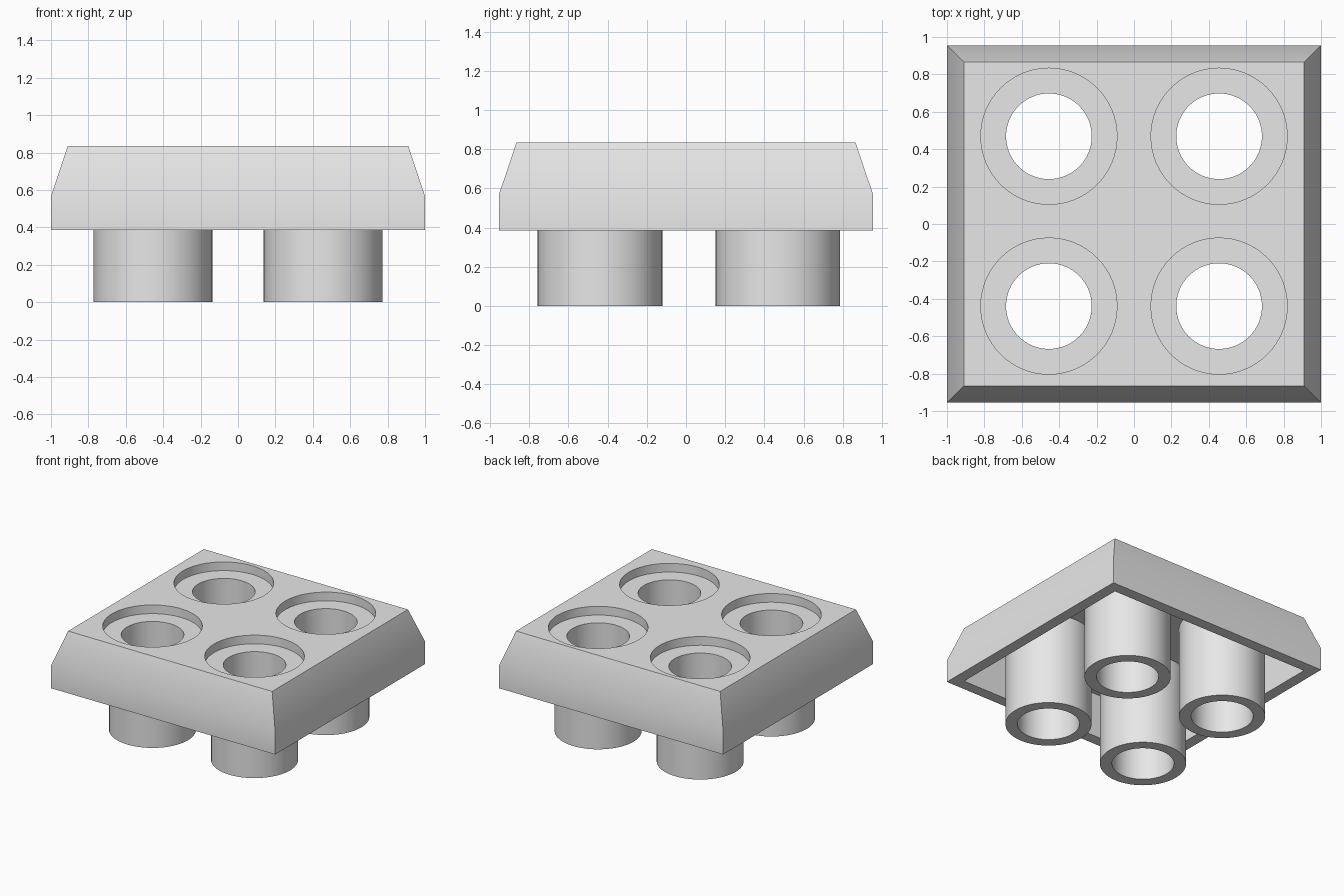
import bpy
import bmesh
from math import cos, sin, tau, radians

cube = bpy.data.objects.get("Cube")
if cube:
    bpy.data.objects.remove(cube, do_unlink=True)

SEGMENTS = 64
HALF_X, HALF_Y, WALL = 1.0, 0.955, 0.09
BASE, CREASE, TOP = 0.385, 0.567, 0.835
CEILING, RECESS_FLOOR = TOP - WALL, TOP - 0.07
BORE, TUBE, RECESS = 0.229, 0.318, 0.364
CENTRES = [(x, y) for x in (-0.455, 0.455) for y in (-0.439, 0.469)]

grey = bpy.data.materials.new("light grey")
grey.use_nodes = True
colour = (0.8, 0.8, 0.8, 1)
grey.diffuse_color = colour
grey.node_tree.nodes["Principled BSDF"].inputs["Base Color"].default_value = colour


def rectangle(hx, hy, z):
    return [(-hx, -hy, z), (hx, -hy, z), (hx, hy, z), (-hx, hy, z)]


def circle(x, y, r, z):
    angles = [tau * i / SEGMENTS for i in range(SEGMENTS)]
    return [(x + r * cos(a), y + r * sin(a), z) for a in angles]


def loft(name, rings, capped=True):
    """Skin consecutive rings of points, optionally closing both ends."""
    bm = bmesh.new()
    loops = [[bm.verts.new(p) for p in ring] for ring in rings]
    n = len(loops[0])
    for low, high in zip(loops, loops[1:]):
        for i in range(n):
            j = (i + 1) % n
            bm.faces.new((low[i], low[j], high[j], high[i]))
    if capped:
        bm.faces.new(loops[0][::-1])
        bm.faces.new(loops[-1])
    mesh = bpy.data.meshes.new(name)
    bm.to_mesh(mesh)
    bm.free()
    mesh.materials.append(grey)
    obj = bpy.data.objects.new(name, mesh)
    bpy.context.collection.objects.link(obj)
    return obj


def activate(obj):
    bpy.ops.object.select_all(action="DESELECT")
    obj.select_set(True)
    bpy.context.view_layer.objects.active = obj


def cut(target, cutter):
    cutter.hide_render = True
    mod = target.modifiers.new("cut", "BOOLEAN")
    mod.operation, mod.solver, mod.object = "DIFFERENCE", "EXACT", cutter
    activate(target)
    bpy.ops.object.modifier_apply(modifier=mod.name)
    bpy.data.objects.remove(cutter, do_unlink=True)


def smooth(obj):
    activate(obj)
    bpy.ops.object.shade_smooth_by_angle(angle=radians(30))


# Plate with sloped upper sides
plate = loft("plate", [rectangle(HALF_X, HALF_Y, BASE),
                       rectangle(HALF_X, HALF_Y, CREASE),
                       rectangle(HALF_X - WALL, HALF_Y - WALL, TOP)])

# Hollow underside
inner = (HALF_X - WALL, HALF_Y - WALL)
cut(plate, loft("cavity_cutter", [rectangle(*inner, BASE - 0.1),
                                  rectangle(*inner, CEILING)]))

# Round recesses with a bore through each
for x, y in CENTRES:
    cut(plate, loft("recess_cutter", [circle(x, y, RECESS, RECESS_FLOOR),
                                      circle(x, y, RECESS, TOP + 0.1)]))
    cut(plate, loft("bore_cutter", [circle(x, y, BORE, CEILING - 0.1),
                                    circle(x, y, BORE, TOP + 0.1)]))
smooth(plate)

# Hollow tubes hanging from the ceiling of the plate
for i, (x, y) in enumerate(CENTRES):
    tube = loft(f"tube_{i + 1}", [circle(x, y, BORE, CEILING),
                                  circle(x, y, BORE, 0),
                                  circle(x, y, TUBE, 0),
                                  circle(x, y, TUBE, CEILING)], capped=False)
    smooth(tube)
